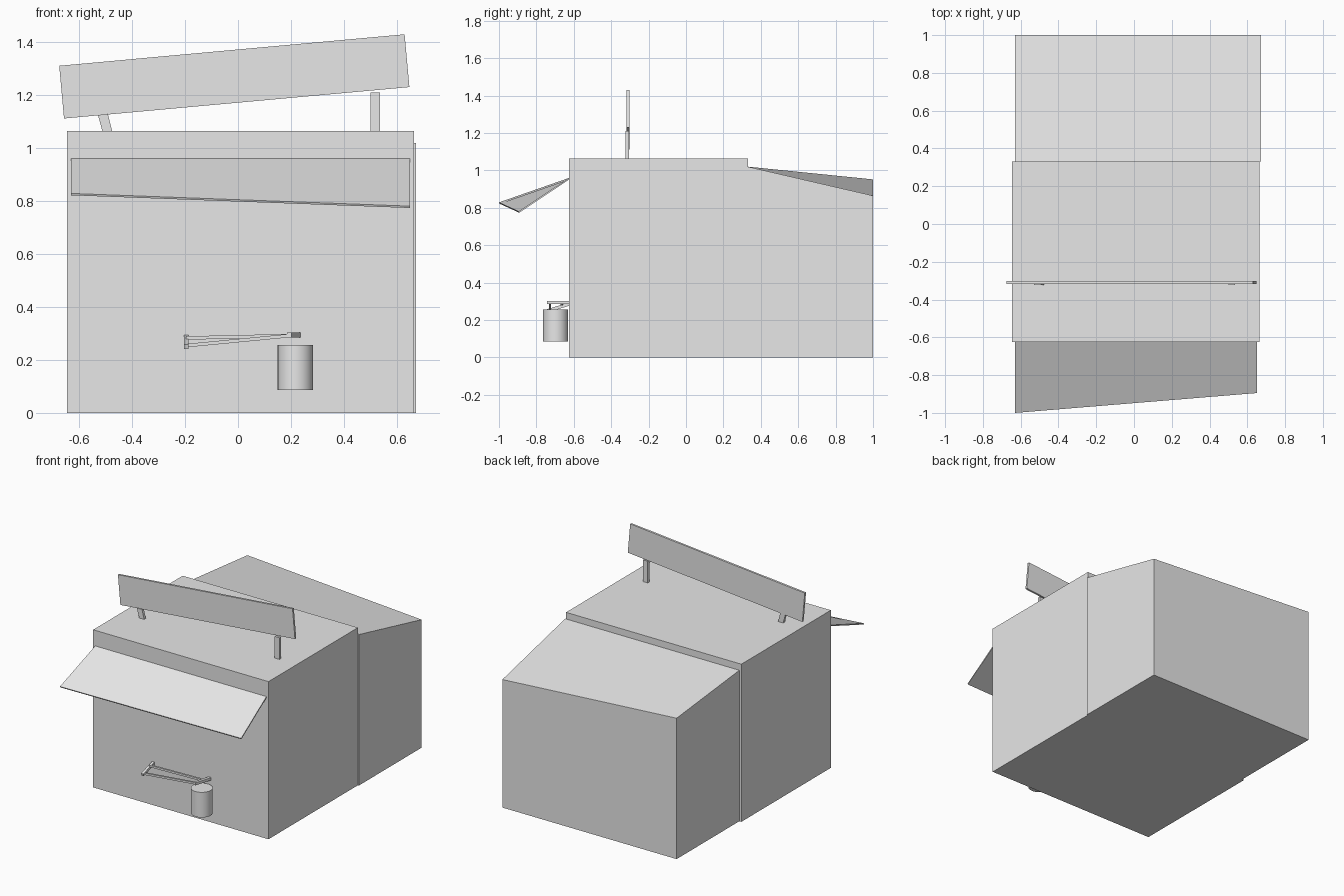
import bpy, bmesh, math
from mathutils import Vector, Matrix

if "Cube" in bpy.data.objects:
    bpy.data.objects.remove(bpy.data.objects["Cube"], do_unlink=True)

GREY = (0.8, 0.8, 0.8, 1.0)
mat = bpy.data.materials.new("plain grey")
mat.use_nodes = True
mat.diffuse_color = GREY
mat.node_tree.nodes["Principled BSDF"].inputs["Base Color"].default_value = GREY


def finish(name, bm, smooth=False):
    bmesh.ops.recalc_face_normals(bm, faces=bm.faces[:])
    mesh = bpy.data.meshes.new(name)
    bm.to_mesh(mesh)
    bm.free()
    mesh.materials.append(mat)
    obj = bpy.data.objects.new(name, mesh)
    bpy.context.collection.objects.link(obj)
    if smooth:
        bpy.ops.object.select_all(action="DESELECT")
        obj.select_set(True)
        bpy.context.view_layer.objects.active = obj
        bpy.ops.object.shade_smooth_by_angle(angle=math.radians(30))
    return obj


def loft(name, lower, upper, smooth=False):
    """Solid between two matching loops of four corners."""
    bm = bmesh.new()
    a = [bm.verts.new(p) for p in lower]
    b = [bm.verts.new(p) for p in upper]
    bm.faces.new(a[::-1])
    bm.faces.new(b)
    for i in range(4):
        j = (i + 1) % 4
        bm.faces.new((a[i], a[j], b[j], b[i]))
    return finish(name, bm, smooth)


def box(name, centre, size, tilt=0.0):
    """Box turned about the front-to-back axis."""
    bm = bmesh.new()
    m = Matrix.Translation(centre) @ Matrix.Rotation(tilt, 4, "Y") @ Matrix.Diagonal((*size, 1))
    bmesh.ops.create_cube(bm, size=1, matrix=m)
    return finish(name, bm)


def bar(name, start, end, thick):
    """Square bar between two points."""
    start, end = Vector(start), Vector(end)
    axis = end - start
    side = axis.cross(Vector((0, 0, 1))).normalized() * thick / 2
    up = side.cross(axis).normalized() * thick / 2
    ring = [side + up, up - side, -side - up, side - up]
    return loft(name, [start + r for r in ring], [end + r for r in ring])


# Main building and the slightly offset rear extension with its twisted roof
box("main_block", (0.01, -0.147, 0.5325), (1.31, 0.955, 1.065))
plan = [(-0.63, 0.33), (0.672, 0.33), (0.672, 1.0), (-0.63, 1.0)]
heights = [1.02, 1.02, 0.865, 0.952]
loft("rear_block", [(x, y, 0) for x, y in plan],
     [(x, y, z) for (x, y), z in zip(plan, heights)])

# Sagging awning
top = [Vector(p) for p in ((-0.63, -0.625, 0.96), (-0.63, -1.0, 0.829),
                           (0.65, -0.895, 0.781), (0.65, -0.625, 0.96))]
drop = Vector((0, 0.003, -0.007))
loft("awning", [p + drop for p in top], top, smooth=True)

# Crooked sign board and its posts
box("sign_board", (-0.014, -0.31, 1.271), (1.31, 0.014, 0.2), math.radians(-5.2))
box("sign_post_left", (0.518, -0.314, 1.138), (0.036, 0.018, 0.146))
loft("sign_post_right",
     [(-0.511, -0.323, 1.06), (-0.474, -0.323, 1.06), (-0.474, -0.305, 1.06), (-0.511, -0.305, 1.06)],
     [(-0.529, -0.323, 1.125), (-0.492, -0.323, 1.13), (-0.492, -0.305, 1.13), (-0.529, -0.305, 1.125)])

# Bent wall rack: two end arms and two rails
bar("rack_arm_right", (-0.196, -0.74, 0.25), (-0.196, -0.622, 0.286), 0.017)
bar("rack_arm_left", (0.194, -0.74, 0.294), (0.228, -0.622, 0.294), 0.018)
bar("rack_rail_front", (-0.196, -0.727, 0.254), (0.197, -0.727, 0.292), 0.013)
bar("rack_rail_back", (-0.196, -0.665, 0.283), (0.215, -0.665, 0.292), 0.013)

# Drum under the rack
bm = bmesh.new()
bmesh.ops.create_cone(bm, cap_ends=True, segments=32, radius1=0.067, radius2=0.067,
                      depth=0.17, matrix=Matrix.Translation((0.217, -0.697, 0.171)))
finish("drum", bm, smooth=True)
